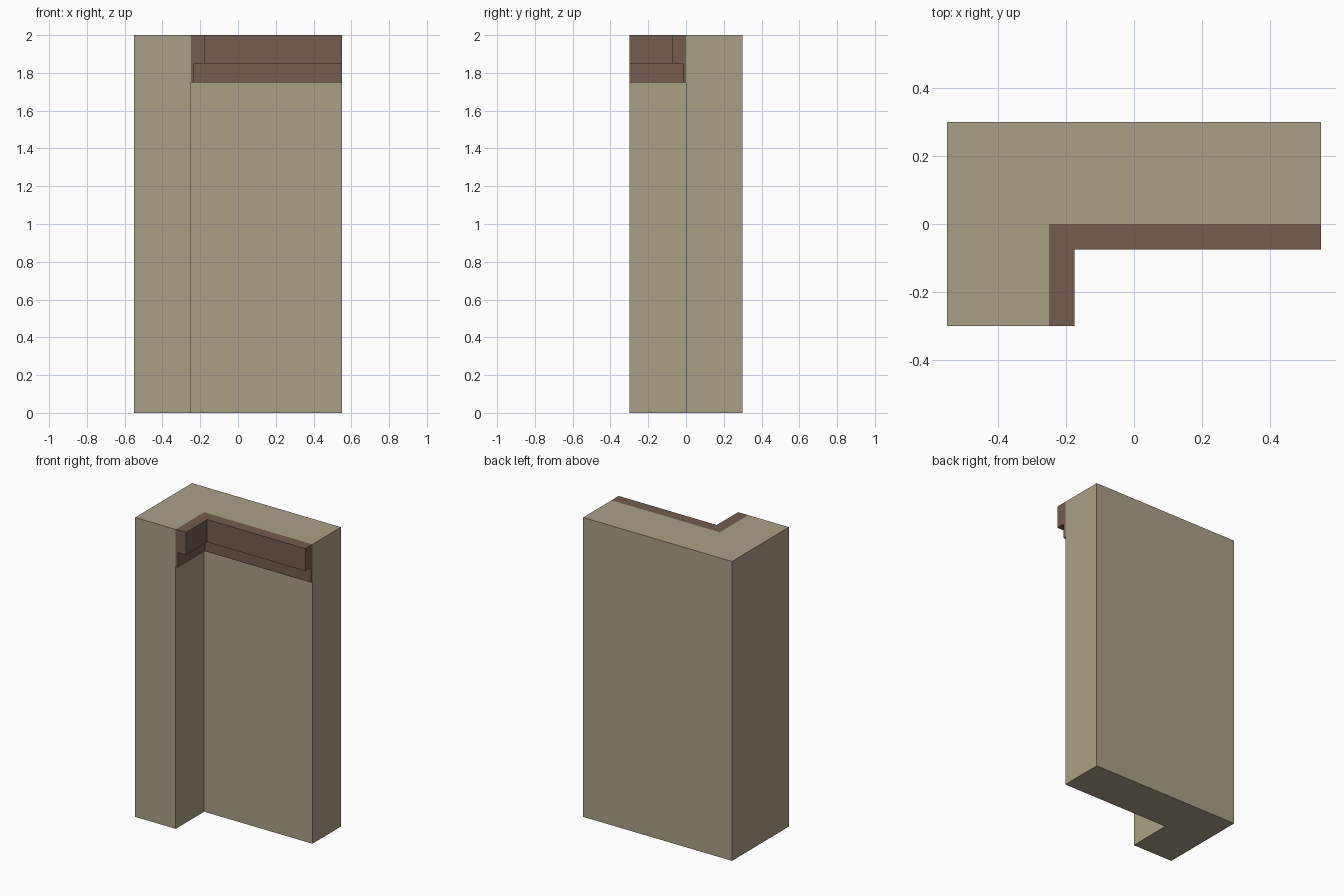
import bpy, bmesh

if "Cube" in bpy.data.objects:
    bpy.data.objects.remove(bpy.data.objects["Cube"])


def material(name, rgb):
    m = bpy.data.materials.new(name)
    m.diffuse_color = (*rgb, 1)
    m.use_nodes = True
    m.node_tree.nodes["Principled BSDF"].inputs["Base Color"].default_value = m.diffuse_color
    return m


def finish(name, bm, mat):
    bmesh.ops.recalc_face_normals(bm, faces=bm.faces)
    me = bpy.data.meshes.new(name)
    bm.to_mesh(me)
    bm.free()
    me.materials.append(mat)
    ob = bpy.data.objects.new(name, me)
    bpy.context.collection.objects.link(ob)
    return ob


tan = material("tan_plaster", (0.41, 0.35, 0.245))
brown = material("brown_trim", (0.178, 0.107, 0.076))

# L-shaped wall: extruded footprint
bm = bmesh.new()
plan = [(-.55, -.3), (-.25, -.3), (-.25, 0), (.55, 0), (.55, .3), (-.55, .3)]
base = bm.faces.new([bm.verts.new((x, y, 0)) for x, y in plan])
ext = bmesh.ops.extrude_face_region(bm, geom=[base], use_keep_orig=True)
bmesh.ops.translate(bm, vec=(0, 0, 2),
                    verts=[v for v in ext["geom"] if isinstance(v, bmesh.types.BMVert)])
finish("corner_wall", bm, tan)

# Stepped cornice: profile (depth, height) mitred along the inner corner
profile = [(0, 1.75), (.015, 1.75), (.015, 1.85), (.075, 1.85), (.075, 2), (0, 2)]
bm = bmesh.new()
rings = [
    [bm.verts.new((-.25 + d, -.3, z)) for d, z in profile],
    [bm.verts.new((-.25 + d, -d, z)) for d, z in profile],
    [bm.verts.new((.55, -d, z)) for d, z in profile],
]
n = len(profile)
for a, b in zip(rings, rings[1:]):
    for i in range(n):
        j = (i + 1) % n
        bm.faces.new((a[i], a[j], b[j], b[i]))
bm.faces.new(rings[0])
bm.faces.new(rings[-1])
finish("cornice", bm, brown)
